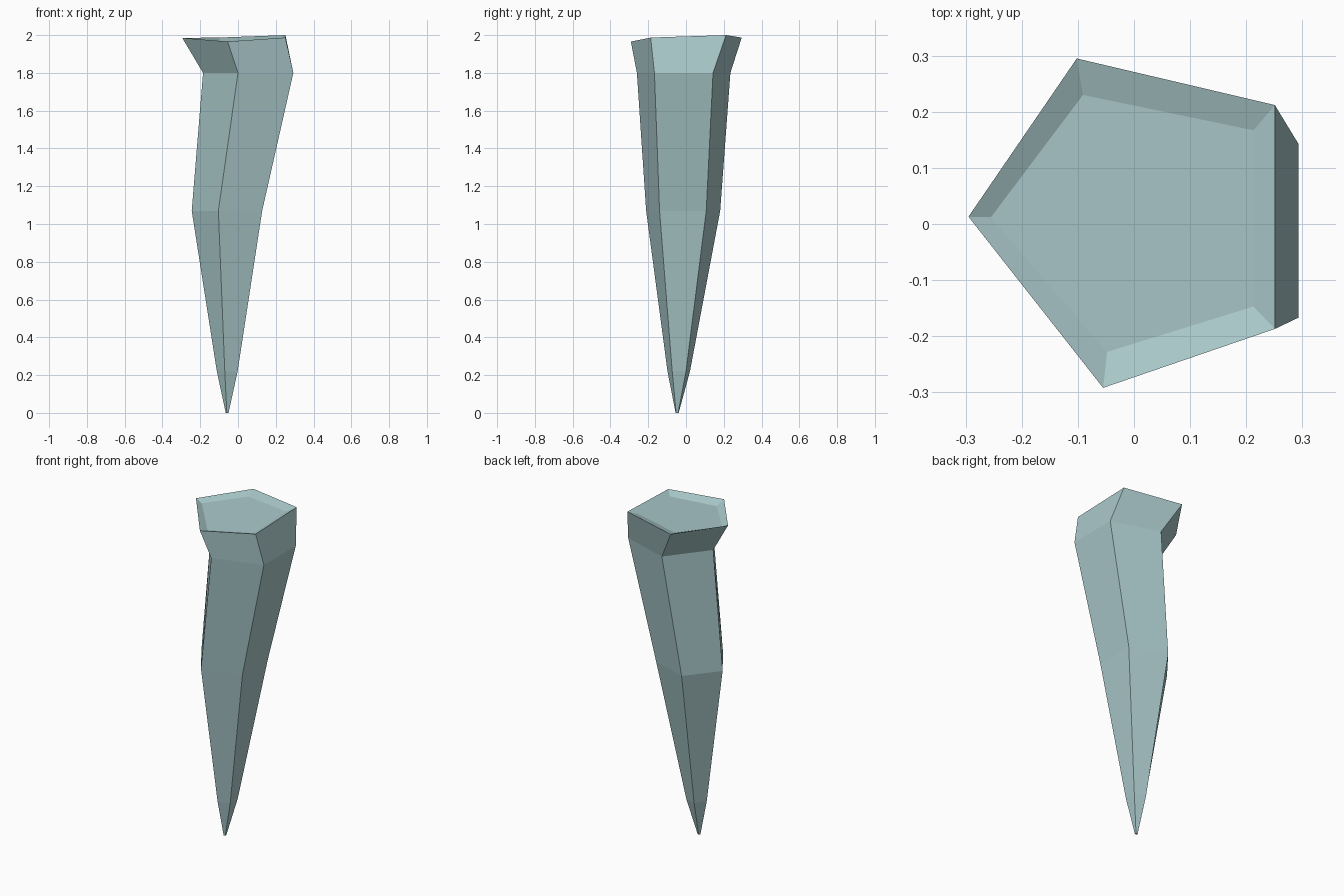
import bpy, bmesh

if "Cube" in bpy.data.objects:
    bpy.data.objects.remove(bpy.data.objects["Cube"])

# Cross-sections from tip to rim: height, then five corners
# (left, back, back right, front right, front)
SECTIONS = [
    (0.00, [(-.065, -.047), (-.059, -.039), (-.050, -.042), (-.050, -.052), (-.059, -.055)]),
    (0.22, [(-.112, -.042), (-.070, .021), (-.002, .000), (-.002, -.073), (-.070, -.098)]),
    (1.07, [(-.245, -.006), (-.097, .181), (.128, .107), (.128, -.140), (-.104, -.211)]),
    (1.80, [(-.185, .000), (.000, .235), (.293, .143), (.293, -.167), (.000, -.260)]),
]
RIM = [(-.295, .013, 1.985), (-.102, .295, 1.987), (.251, .212, 2.0),
       (.251, -.187, 1.987), (-.055, -.292, 1.966)]
DISH = [(-.255, .012), (-.091, .230), (.213, .167), (.213, -.147), (-.048, -.228)]
DISH_DEPTH = 0.02


def bridge(bm, lower, upper):
    n = len(lower)
    for i in range(n):
        j = (i + 1) % n
        bm.faces.new((lower[i], lower[j], upper[j], upper[i]))


# Spike body, flared rim, and shallow sunken top
rings = [[(x, y, z) for x, y in pts] for z, pts in SECTIONS]
rings.append(RIM)
rings.append([(x, y, r[2] - DISH_DEPTH) for (x, y), r in zip(DISH, RIM)])

bm = bmesh.new()
loops = [[bm.verts.new(p) for p in ring] for ring in rings]
for lower, upper in zip(loops, loops[1:]):
    bridge(bm, lower, upper)
bm.faces.new(loops[0])
bm.faces.new(loops[-1])
bmesh.ops.recalc_face_normals(bm, faces=bm.faces)

mesh = bpy.data.meshes.new("rock_spike")
bm.to_mesh(mesh)
bm.free()
spike = bpy.data.objects.new("rock_spike", mesh)
bpy.context.collection.objects.link(spike)

# Pale grey-teal stone
stone = bpy.data.materials.new("stone")
stone.diffuse_color = (0.40, 0.58, 0.59, 1.0)
stone.use_nodes = True
stone.node_tree.nodes["Principled BSDF"].inputs["Base Color"].default_value = stone.diffuse_color
mesh.materials.append(stone)
